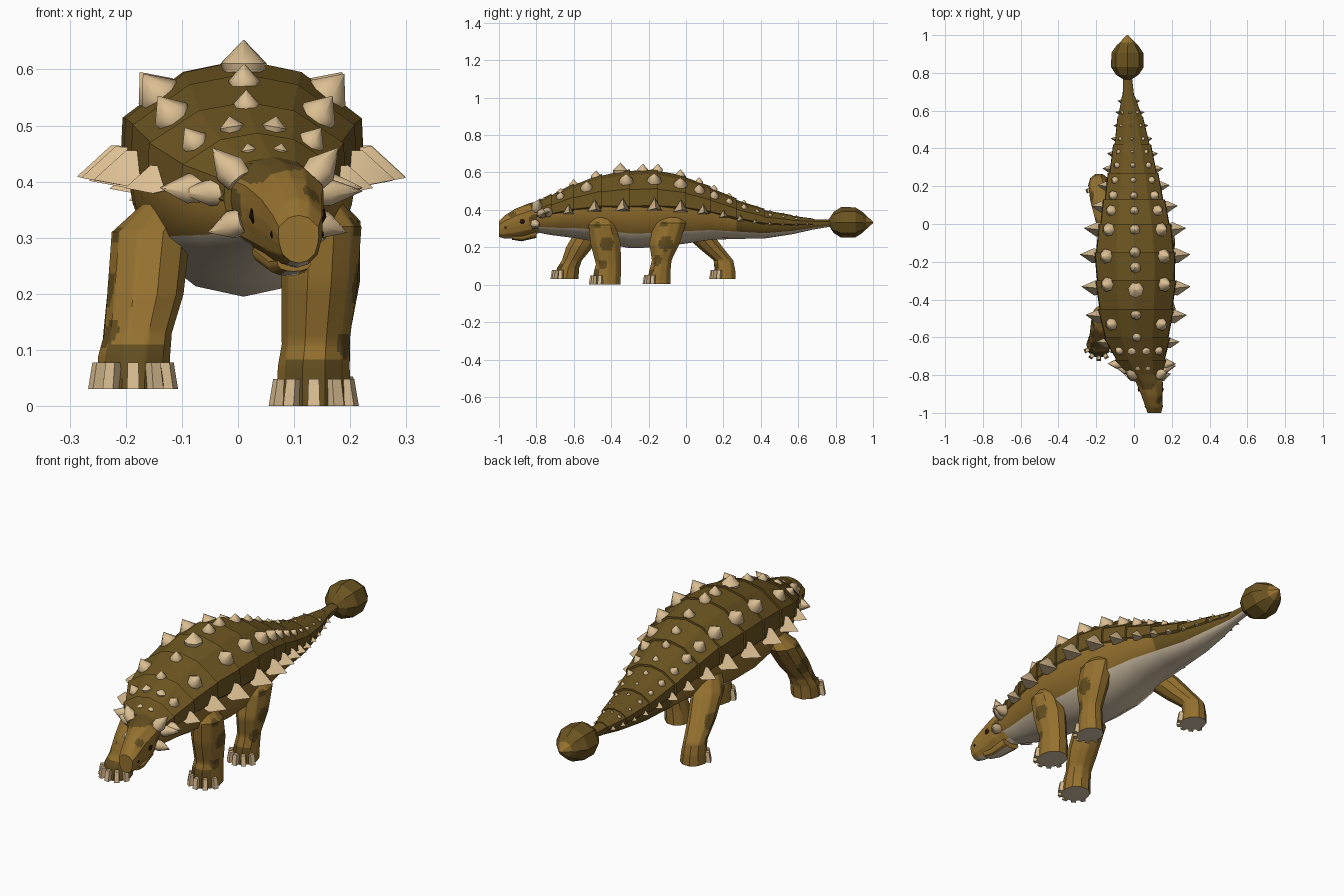
import bpy, bmesh, math
from mathutils import Vector, Matrix

cube = bpy.data.objects.get("Cube")
if cube:
    bpy.data.objects.remove(cube, do_unlink=True)


def material(name, color):
    m = bpy.data.materials.new(name)
    m.use_nodes = True
    m.diffuse_color = (*color, 1)
    node = m.node_tree.nodes["Principled BSDF"]
    node.inputs["Base Color"].default_value = (*color, 1)
    node.inputs["Roughness"].default_value = .9
    return m


SKIN, ARMOUR, CREAM, HORN, SPOT, EYE = range(6)
MATS = [material("skin brown", (.3, .165, .028)),
        material("armour olive brown", (.145, .087, .014)),
        material("belly cream", (.65, .54, .39)),
        material("horn tan", (.71, .52, .29)),
        material("dark blotch", (.125, .075, .014)),
        material("eye dark", (.02, .008, .004))]


def finish(name, bm, angle=0):
    """Turn a bmesh into an object, smooth below the given angle."""
    bmesh.ops.recalc_face_normals(bm, faces=bm.faces)
    me = bpy.data.meshes.new(name)
    bm.to_mesh(me)
    bm.free()
    for m in MATS:
        me.materials.append(m)
    if angle:
        for p in me.polygons:
            p.use_smooth = True
        me.set_sharp_from_angle(angle=math.radians(angle))
    ob = bpy.data.objects.new(name, me)
    bpy.context.collection.objects.link(ob)


def loft(bm, rings, rule, closed=True, caps=True):
    """Skin consecutive rings; rule(segment) gives the material."""
    rows = [[bm.verts.new(p) for p in r] for r in rings]
    n = len(rows[0])
    for a, b in zip(rows, rows[1:]):
        for j in range(n if closed else n - 1):
            k = (j + 1) % n
            bm.faces.new((a[j], a[k], b[k], b[j])).material_index = rule(j)
    if caps:
        bm.faces.new(rows[0]).material_index = rule(n // 3)
        bm.faces.new(rows[-1]).material_index = rule(n // 3)


def blotch(bm, spots):
    """Refine the faces and darken those inside any (centre, radius)."""
    bmesh.ops.subdivide_edges(bm, edges=bm.edges, cuts=5, use_grid_fill=True)
    bmesh.ops.recalc_face_normals(bm, faces=bm.faces)
    for f in bm.faces:
        c = f.calc_center_median()
        if f.material_index == SKIN and any((c - Vector(p)).length < r for p, r in spots):
            f.material_index = SPOT


# Half cross-section from the underside to the spine (width share, height share)
HALF = [(0, 0), (.42, .045), (.8, .19), (.95, .4), (1, .55), (.98, .76), (.48, .95), (0, 1)]

# Stations: y, centre x, half width, top z, bottom z
TORSO = [(-.8, .06, .085, .44, .28), (-.72, .035, .125, .475, .265),
         (-.6, .015, .165, .53, .25), (-.45, .01, .19, .58, .225),
         (-.3, .01, .203, .605, .195), (-.15, .005, .203, .605, .2),
         (0, .005, .18, .57, .22), (.13, 0, .152, .515, .24),
         (.27, -.005, .122, .45, .245), (.42, -.01, .09, .395, .247),
         (.57, -.02, .06, .365, .27), (.68, -.03, .03, .35, .295),
         (.8, -.035, .022, .348, .315)]
HEAD = [(-1, .108, .036, .34, .255), (-.97, .106, .045, .37, .247),
        (-.91, .095, .055, .407, .248), (-.84, .082, .071, .435, .26),
        (-.77, .055, .085, .45, .28)]
JAW = [(-.93, .1, .03, .265, .24), (-.88, .09, .036, .265, .232),
       (-.8, .07, .045, .29, .25)]


def station(table, y):
    for a, b in zip(table, table[1:]):
        if y <= b[0]:
            t = (y - a[0]) / (b[0] - a[0])
            return [u + (v - u) * t for u, v in zip(a, b)]
    return table[-1]


def section(st, f, side, off=0):
    y, xc, hw, top, bot = st
    return Vector((xc + side * (hw + off) * f[0], y,
                   bot - off + (top - bot + 2 * off) * f[1]))


def full_ring(st):
    return ([section(st, f, 1) for f in HALF]
            + [section(st, f, -1) for f in HALF[-2:0:-1]])


def surface(table, y, side, s):
    """Point and outward direction at place s along the half section."""
    st = station(table, y)
    i = min(int(s), len(HALF) - 2)
    a, b = section(st, HALF[i], side), section(st, HALF[i + 1], side)
    d = b - a
    out = Vector((d.z * side, 0, -d.x * side)).normalized()
    if s == 7:
        out = Vector((0, 0, 1))
    return a.lerp(b, s - i), out


def hide_rule(j):
    k = min(j, 13 - j)
    return CREAM if k < 2 else SKIN if k < 4 else ARMOUR


def head_rule(j):
    return CREAM if min(j, 13 - j) < 1 else SKIN


# Torso and tail, with the armour wrapping the sides of the tail
bm = bmesh.new()
loft(bm, [full_ring(s) for s in TORSO], hide_rule)
for f in bm.faces:
    if f.material_index == SKIN and f.calc_center_median().y > .25:
        f.material_index = ARMOUR
finish("torso_and_tail", bm, 35)

# Overlapping armour bands
bm = bmesh.new()
UPPER = [(.9, .5)] + HALF[4:]


def band_ring(st, off):
    return ([section(st, f, 1, off) for f in UPPER]
            + [section(st, f, -1, off) for f in UPPER[-2::-1]])


for a, b in zip(TORSO, TORSO[1:-1]):
    lip = .012 * min(1, b[2] / .1)
    loft(bm, [band_ring(a, .003), band_ring(b, lip), band_ring(b, -.008)],
         lambda j: ARMOUR, closed=False, caps=False)
finish("armour_bands", bm)

# Head with blotches on crown, cheeks and snout, and lower jaw
bm = bmesh.new()
loft(bm, [full_ring(s) for s in HEAD], head_rule)
blotch(bm, [((.06, -.82, .44), .065), ((.16, -.81, .35), .03), ((0, -.8, .36), .03),
            ((.13, -.93, .375), .02)])
finish("head", bm, 30)
bm = bmesh.new()
loft(bm, [full_ring(s) for s in JAW], head_rule)
finish("lower_jaw", bm, 30)


def spike(bm, table, y, side, s, r, h, mat=HORN, sides=7, tilt=(0, 0, 0)):
    """Cone with a slight collar, standing on the surface."""
    p, d = surface(table, y, side, s)
    d = (d + Vector(tilt)).normalized()
    turn = d.to_track_quat('Z', 'Y').to_matrix().to_4x4()
    place = Matrix.Translation(p) @ turn
    rows = []
    for rr, z in ((.85, -.15), (1, .25), (.02, 1)):
        ring = [math.pi / 2 + k * math.tau / sides for k in range(sides)]
        rows.append([place @ Vector((r * rr * math.cos(a), r * rr * math.sin(a), h * z))
                     for a in ring])
    loft(bm, rows, lambda j: mat)


def spike_row(name, ys, s, r, h, both=(1, -1), table=TORSO, **shape):
    """Spikes along the body, shrinking where the body narrows."""
    bm = bmesh.new()
    for y in ys:
        k = max(.25, min(1, station(table, y)[2] / .19) ** 1.5) if table is TORSO else 1
        for side in both:
            spike(bm, table, y, side, s, r * k, h * k, **shape)
    finish(name, bm, 55)


# Spike rows; the flank row is made of ridged wedges that droop a little
TAIL = [.07, .15, .23, .31, .38, .45, .52, .59]
BACKWARD = (0, .3, 0)
spike_row("flank_spikes", [-.63, -.49, -.34, -.17, -.03, .09, .2, .29, .37, .45, .52, .59, .65],
          4, .046, .09, sides=3, tilt=(0, .1, -.2))
spike_row("back_spikes", [-.67, -.53, -.32, -.17, -.03] + TAIL, 5.53, .04, .058)
spike_row("spine_spikes", [-.6, -.48, -.23, -.15, -.03] + TAIL, 7, .03, .042, both=(1,))
spike_row("tall_spine_spike", [-.35], 7, .042, .056, both=(1,))
spike_row("neck_studs", [-.76, -.67], 6.45, .036, .04)
spike_row("neck_flank_spikes", [-.74], 4.2, .06, .14)
spike_row("head_crown_horns", [-.8], 5.2, .03, .07, table=HEAD, tilt=BACKWARD)
spike_row("head_side_horns", [-.775], 4.2, .026, .085, table=HEAD, tilt=BACKWARD)
spike_row("head_cheek_horns", [-.81], 2.7, .026, .06, table=HEAD, tilt=BACKWARD)

# Eyes and nostrils
bm = bmesh.new()
for side in (1, -1):
    spike(bm, HEAD, -.875, side, 3.7, .015, .007, EYE)
    spike(bm, HEAD, -.965, side, 3.4, .007, .004, EYE)
finish("eyes_and_nostrils", bm)

# Tail club with a pale tip
bm = bmesh.new()
CLUB = [(.765, .02), (.79, .06), (.83, .086), (.905, .085), (.945, .058), (.962, .04), (1, .004)]
club_rings = [[(-.035 + r * math.cos(k * math.tau / 8), y,
                .333 + .95 * r * math.sin(k * math.tau / 8)) for k in range(8)]
              for y, r in CLUB]
loft(bm, club_rings, lambda j: ARMOUR)
for f in bm.faces:
    if f.calc_center_median().y > .965:
        f.material_index = SKIN
finish("tail_club", bm)

# Legs: x, y, z, radius across, radius along, from the shoulder or hip down
LEGS = {
    "front_left": [(.13, -.45, .37, .05, .05), (.15, -.45, .32, .07, .075),
                   (.145, -.43, .22, .068, .085), (.138, -.415, .11, .06, .07),
                   (.135, -.42, .07, .064, .076), (.135, -.425, 0, .066, .078)],
    "hind_left": [(.12, -.08, .38, .05, .06), (.15, -.085, .33, .068, .09),
                  (.155, -.115, .22, .062, .085), (.15, -.13, .13, .05, .055),
                  (.145, -.14, .07, .054, .06), (.14, -.147, .005, .058, .068)],
    "front_right": [(-.12, -.48, .36, .05, .05), (-.155, -.5, .31, .07, .08),
                    (-.165, -.57, .2, .068, .075), (-.178, -.61, .13, .06, .056),
                    (-.185, -.63, .09, .064, .062), (-.187, -.64, .03, .066, .068)],
    "hind_right": [(-.12, 0, .36, .05, .07), (-.145, .04, .3, .065, .085),
                   (-.175, .13, .2, .058, .07), (-.19, .2, .13, .05, .055),
                   (-.188, .208, .08, .054, .058), (-.185, .205, .03, .058, .064)],
}
for name, path in LEGS.items():
    side = 1 if path[0][0] > 0 else -1
    bm = bmesh.new()
    loft(bm, [[(x + rx * math.cos(k * math.tau / 10), y + ry * math.sin(k * math.tau / 10), z)
               for k in range(10)] for x, y, z, rx, ry in path], lambda j: SKIN)
    # Blotches on the outer side, a dark front over the toes, a pale sole
    blotch(bm, [((x + side * rx, y + shift * ry, z), size)
                for (x, y, z, rx, ry), shift, size in
                zip(path[1:4], (-.4, .1, -.5), (.024, .04, .028))])
    x, y, z, rx, ry = path[-1]
    for f in bm.faces:
        c = f.calc_center_median()
        if f.normal.z < -.9 and c.z < z + .01:
            f.material_index = CREAM
        elif c.z < z + .08 and f.normal.y < -.4:
            f.material_index = SPOT
    finish(name + "_leg", bm, 35)

    # Toe claws fanned round the front of the foot
    bm = bmesh.new()
    for step in range(-2, 3):
        a = step * math.radians(33)
        place = (Matrix.Translation((x + math.sin(a) * rx, y - math.cos(a) * ry, z + .024))
                 @ Matrix.Rotation(a, 4, 'Z'))
        for v in bmesh.ops.create_cube(bm, size=1)["verts"]:
            low = v.co.z < 0
            v.co = place @ Vector((v.co.x * (.022 if low else .019),
                                   v.co.y * (.034 if low else .018), v.co.z * .048))
    for f in bm.faces:
        f.material_index = HORN
    finish(name + "_claws", bm)
